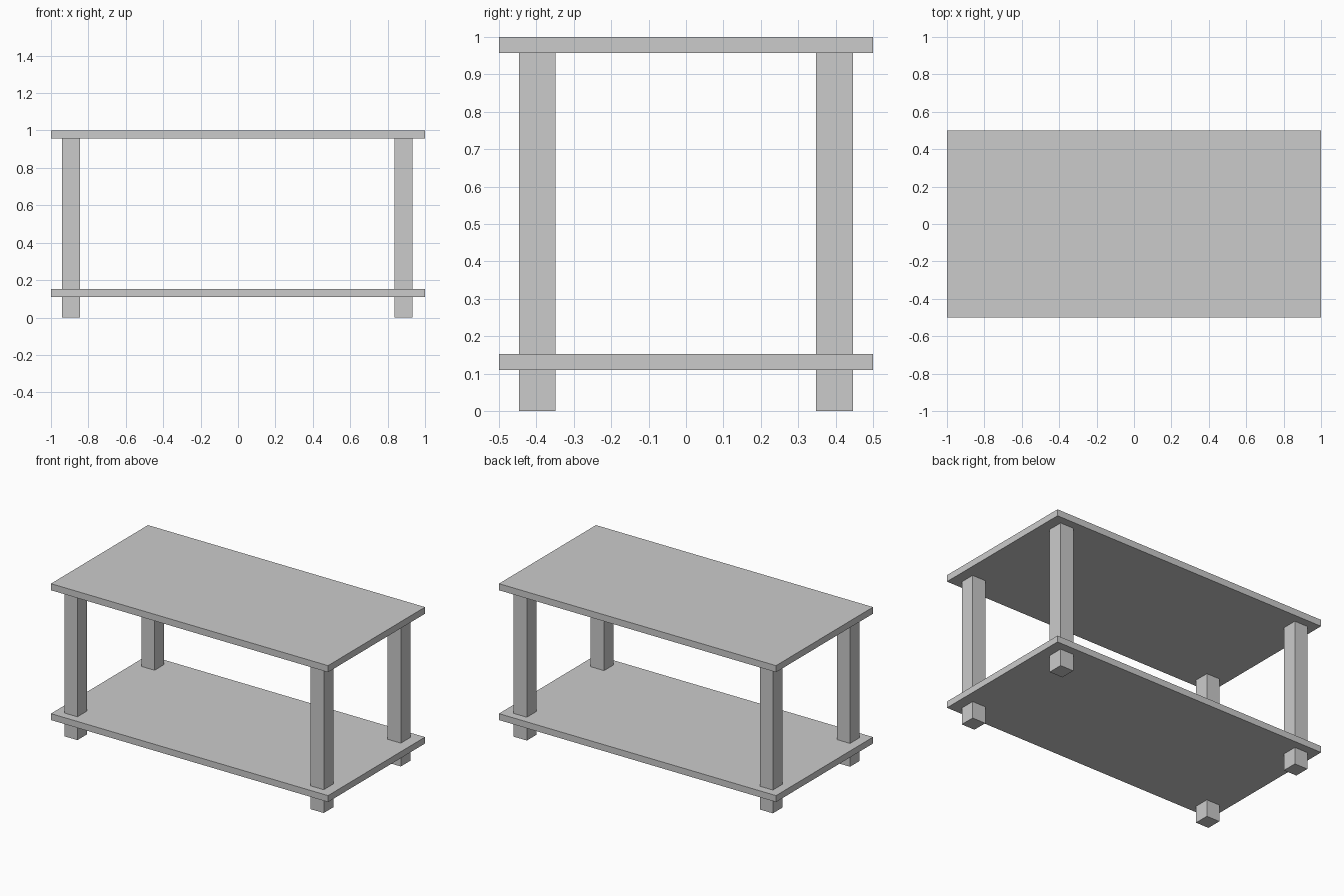
import bpy

if "Cube" in bpy.data.objects:
    bpy.data.objects.remove(bpy.data.objects["Cube"])


def box(name, x, y, z):
    """Axis-aligned box from (min, max) ranges."""
    ranges = (x, y, z)
    bpy.ops.mesh.primitive_cube_add(size=1, location=[(a + b) / 2 for a, b in ranges])
    obj = bpy.context.object
    obj.name = name
    obj.scale = [b - a for a, b in ranges]
    bpy.ops.object.transform_apply(location=False, rotation=False, scale=True)
    return obj


# Table top and lower shelf
box("table_top", (-1, 1), (-0.5, 0.5), (0.957, 1.0))
box("lower_shelf", (-1, 1), (-0.5, 0.5), (0.11, 0.152))

# Four square legs running through the shelf up to the top
leg_x = {"left": (-0.94, -0.846), "right": (0.836, 0.932)}
leg_y = {"front": (-0.447, -0.349), "back": (0.348, 0.447)}
for side, x in leg_x.items():
    for end, y in leg_y.items():
        box(f"{end}_{side}_leg", x, y, (0, 0.957))
